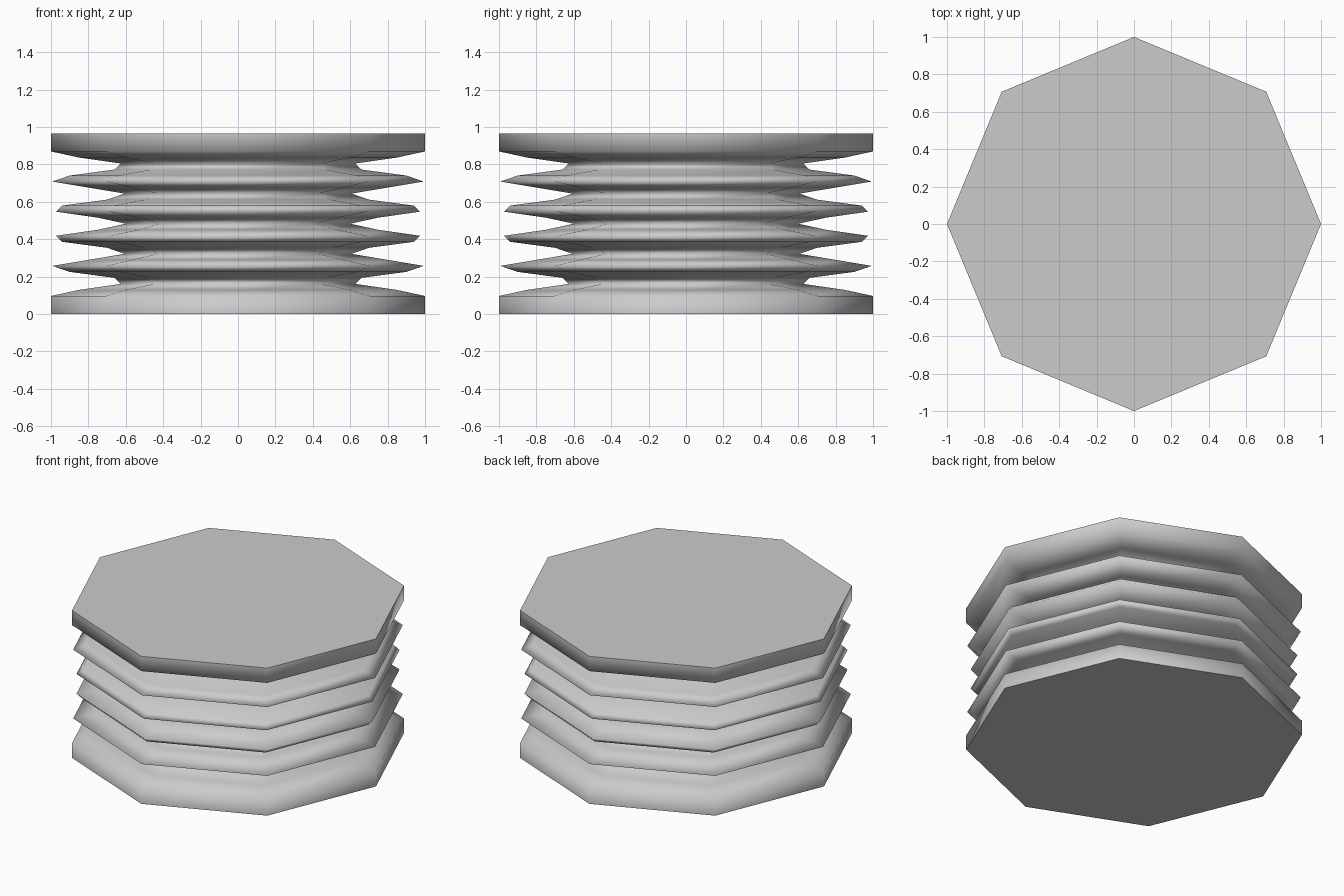
import bpy, bmesh, math

if "Cube" in bpy.data.objects:
    bpy.data.objects.remove(bpy.data.objects["Cube"])

SIDES, HEIGHT, STEPS, RIM, FOLDS = 8, 0.966, 30, 3, 5

# Profile: straight end rims with a coarsely sampled cosine wave between them
profile = [(1.0, 0.0)]
for k in range(RIM, STEPS - RIM + 1):
    a = 2 * math.pi * FOLDS * (k - RIM) / (STEPS - 2 * RIM)
    profile.append((0.8 + 0.2 * math.cos(a), HEIGHT * k / STEPS))
profile.append((1.0, HEIGHT))

# Octagonal rings following the profile
bm = bmesh.new()
rings = []
for r, z in profile:
    angles = [2 * math.pi * i / SIDES for i in range(SIDES)]
    rings.append([bm.verts.new((r * math.cos(t), r * math.sin(t), z)) for t in angles])

# Smooth pleated walls
for lo, hi in zip(rings, rings[1:]):
    for i in range(SIDES):
        j = (i + 1) % SIDES
        bm.faces.new((lo[i], lo[j], hi[j], hi[i])).smooth = True

# Flat end caps
bm.faces.new(rings[0][::-1])
bm.faces.new(rings[-1])

mesh = bpy.data.meshes.new("bellows")
bm.to_mesh(mesh)
bm.free()
bpy.context.collection.objects.link(bpy.data.objects.new("bellows", mesh))
